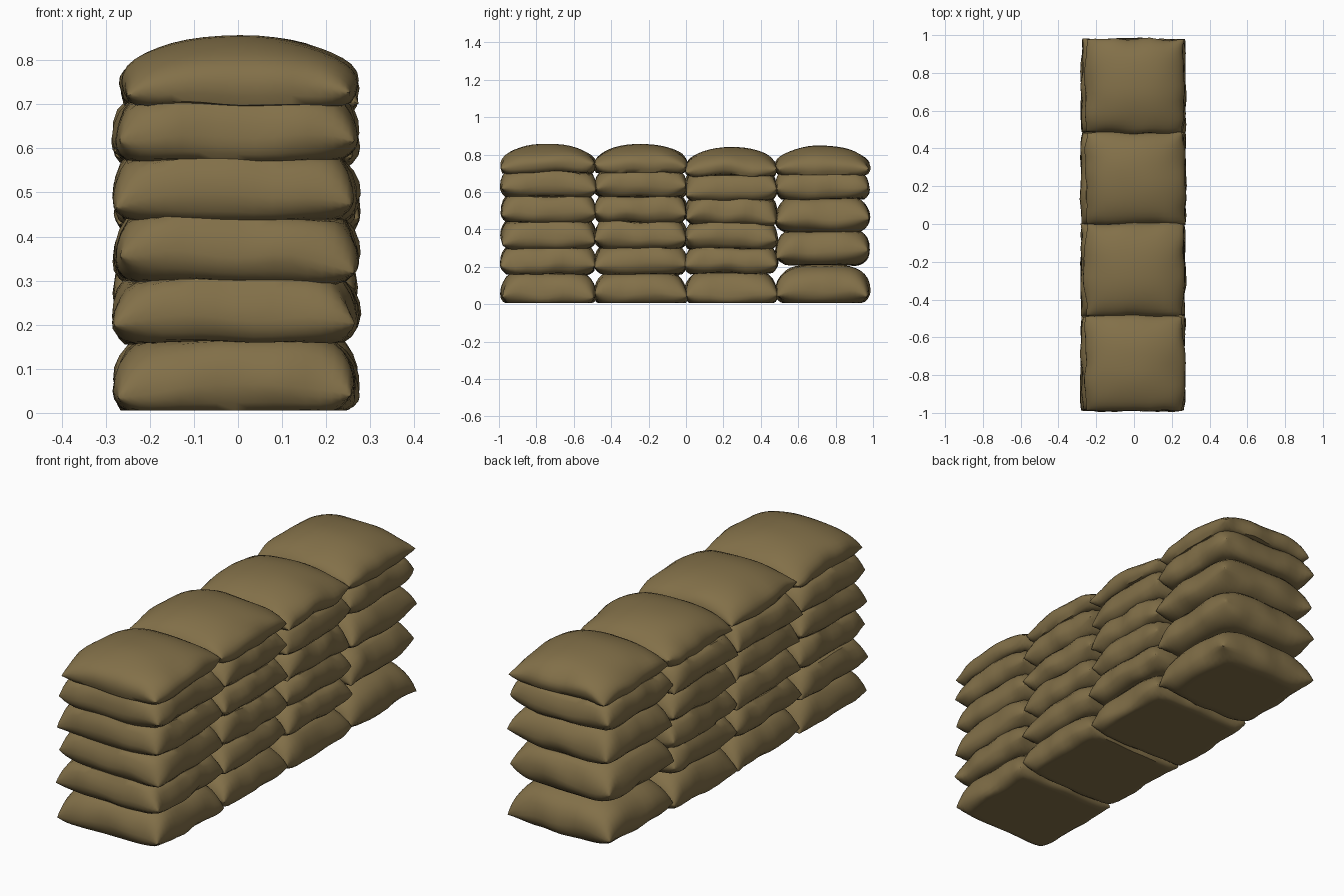
import bpy, bmesh, math, random
from mathutils import noise, Vector

if "Cube" in bpy.data.objects:
    bpy.data.objects.remove(bpy.data.objects["Cube"])

random.seed(7)
N = 20  # grid cells along each cloth sheet

burlap = bpy.data.materials.new("olive_burlap")
burlap.diffuse_color = (0.225, 0.162, 0.066, 1)
burlap.use_nodes = True
burlap.node_tree.nodes["Principled BSDF"].inputs["Base Color"].default_value = burlap.diffuse_color


def spread(i):
    """Grid parameter in -1..1, denser toward the seams."""
    return math.sin((i / N * 2 - 1) * math.pi / 2)


def sandbag(name, x0, x1, y0, y1, z0, z1, top=False, ground=False):
    """Stuffed pillow: two bulging sheets joined at a pinched, wavy seam."""
    cx, cy, hx, hy = (x0 + x1) / 2, (y0 + y1) / 2, (x1 - x0) / 2, (y1 - y0) / 2
    zs = z0 + (z1 - z0) * (0.25 if top else 0.33 if ground else 0.4)
    seed = Vector([random.uniform(0, 50) for _ in range(3)])
    ears = [random.uniform(-0.035, 0.005) for _ in range(4)]

    def vert(i, j, side):
        u, v = spread(i), spread(j)
        # corners tucked in slightly, sides nearly straight
        x = cx + hx * u * (1 - 0.02 * (u * v) ** 4)
        y = cy + hy * v * (1 - 0.02 * (u * v) ** 4)
        # bulge, flattened where bags rest on each other
        p = 2.2 if top and side > 0 else 4
        f = (max(0, 1 - abs(u) ** p) * max(0, 1 - abs(v) ** p)) ** 0.5
        if side > 0:
            h = (z1 - zs) * f if top else min(0.14 * f, z1 - zs + 0.002)
        else:
            h = min(0.09 * f, zs - z0 + 0.002)
        # wrinkles and bent corners
        q = Vector((u * 1.6, v * 1.6, side * 0.4 * f)) + seed
        edge = max(abs(u), abs(v)) ** 6
        k = (0 if u < 0 else 1) + (0 if v < 0 else 2)
        z = zs + side * h + noise.noise(q) * (0.004 + 0.02 * edge) + ears[k] * (u * v) ** 4
        q2 = q * 1.5
        x += 0.015 * noise.noise(q2 + Vector((9, 0, 0))) * abs(u) ** 3
        y += 0.012 * noise.noise(q2 + Vector((0, 9, 0))) * abs(v) ** 3
        return bm.verts.new((x, y, max(z, 0.005) if ground else z))

    bm = bmesh.new()
    upper = [[vert(i, j, 1) for j in range(N + 1)] for i in range(N + 1)]
    lower = [[upper[i][j] if i in (0, N) or j in (0, N) else vert(i, j, -1)
              for j in range(N + 1)] for i in range(N + 1)]
    for i in range(N):
        for j in range(N):
            bm.faces.new((upper[i][j], upper[i + 1][j], upper[i + 1][j + 1], upper[i][j + 1]))
            bm.faces.new((lower[i][j], lower[i][j + 1], lower[i + 1][j + 1], lower[i + 1][j]))
    me = bpy.data.meshes.new(name)
    bm.to_mesh(me)
    bm.free()
    me.materials.append(burlap)
    ob = bpy.data.objects.new(name, me)
    bpy.context.collection.objects.link(ob)
    bpy.context.view_layer.objects.active = ob
    ob.select_set(True)


# Stacks: y range and heights of the layer boundaries
stacks = [
    (-0.99, -0.483, (0, 0.162, 0.30, 0.44, 0.575, 0.705, 0.857)),
    (-0.49, 0.005, (0, 0.162, 0.30, 0.44, 0.575, 0.705, 0.857)),
    (-0.005, 0.488, (0, 0.165, 0.295, 0.43, 0.56, 0.69, 0.84)),
    (0.48, 0.98, (0, 0.21, 0.385, 0.565, 0.695, 0.847)),
]
for s, (ya, yb, zs) in enumerate(stacks):
    for k in range(len(zs) - 1):
        last = k == len(zs) - 2
        dx = random.uniform(-0.004, 0.004)
        xa, xb = (-0.258, 0.266) if last else (-0.278, 0.27)
        sandbag(f"sandbag_stack{s + 1}_layer{k + 1}", xa + dx, xb + dx,
                ya, yb, zs[k], zs[k + 1], last, k == 0)

bpy.ops.object.shade_smooth_by_angle(angle=math.radians(50))
